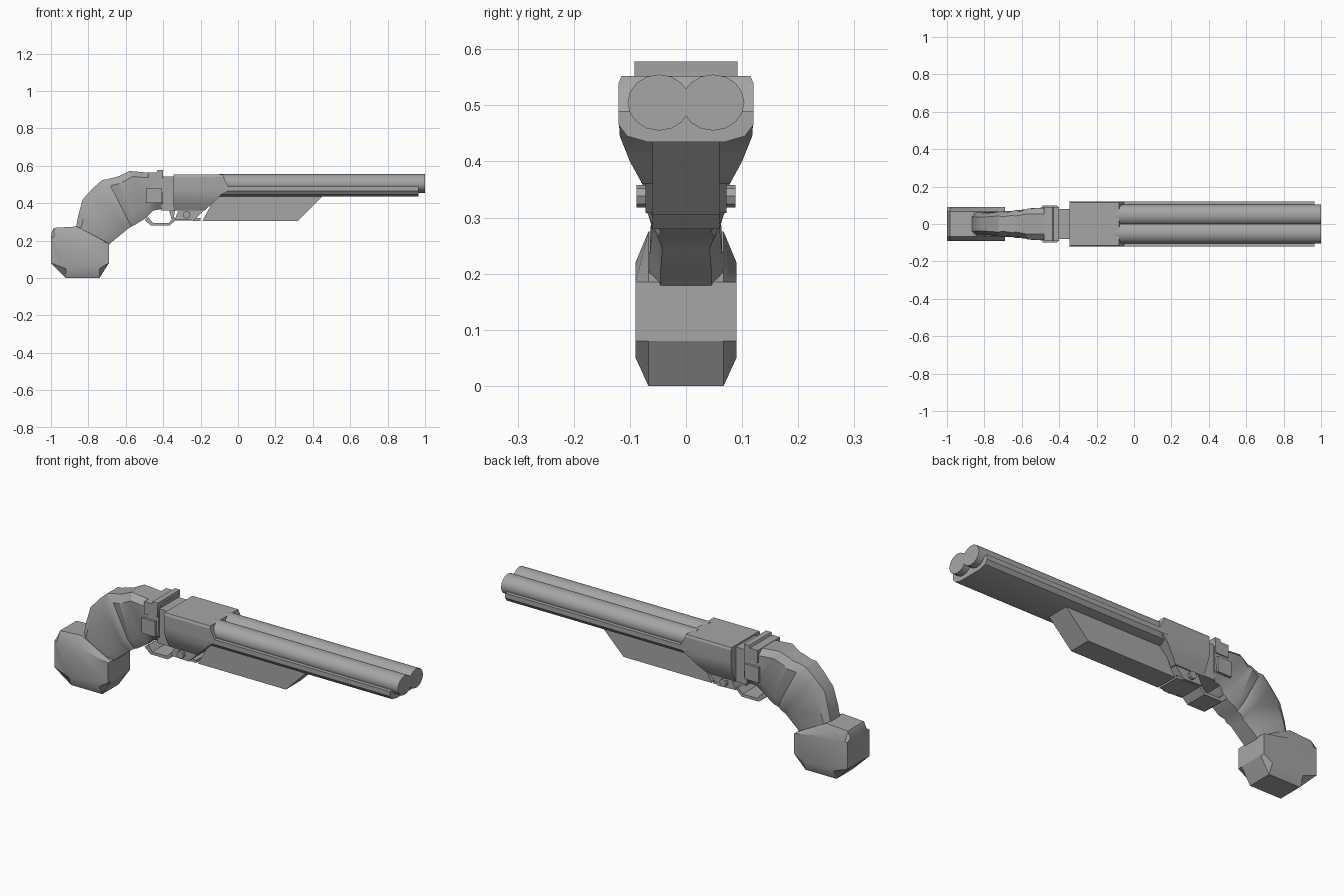
import bpy, bmesh, math

cube = bpy.data.objects.get("Cube")
if cube:
    bpy.data.objects.remove(cube, do_unlink=True)

grey = bpy.data.materials.new("plain grey")
grey.use_nodes = True
GREY = (0.38, 0.38, 0.38, 1)
grey.diffuse_color = GREY
grey.node_tree.nodes["Principled BSDF"].inputs["Base Color"].default_value = GREY


def loft(name, rings, angle=30):
    """Skin a list of equal-length point rings and cap both ends."""
    bm = bmesh.new()
    loops = [[bm.verts.new(p) for p in ring] for ring in rings]
    n = len(loops[0])
    for a, b in zip(loops, loops[1:]):
        for i in range(n):
            j = (i + 1) % n
            bm.faces.new((a[i], a[j], b[j], b[i]))
    bm.faces.new(loops[0][::-1])
    bm.faces.new(loops[-1])
    bmesh.ops.recalc_face_normals(bm, faces=bm.faces)
    mesh = bpy.data.meshes.new(name)
    bm.to_mesh(mesh)
    bm.free()
    mesh.materials.append(grey)
    obj = bpy.data.objects.new(name, mesh)
    bpy.context.collection.objects.link(obj)
    bpy.ops.object.select_all(action='DESELECT')
    obj.select_set(True)
    bpy.context.view_layer.objects.active = obj
    bpy.ops.object.shade_smooth_by_angle(angle=math.radians(angle))
    return obj


def prism(name, profile, y0, y1):
    """Extrude an (x, z) side profile across y."""
    return loft(name, [[(x, y, z) for x, z in profile] for y in (y0, y1)])


def box(name, x0, x1, y0, y1, z0, z1):
    return prism(name, [(x0, z0), (x1, z0), (x1, z1), (x0, z1)], y0, y1)


def grip_ring(top, bottom, w):
    """Chamfered ring between a top and a bottom point of the side profile."""
    outline = [(0, .6), (.14, .95), (.8, 1), (1, .7)]
    outline += [(t, -s) for t, s in reversed(outline)]
    return [(top[0] + (bottom[0] - top[0]) * t, w * s,
             top[1] + (bottom[1] - top[1]) * t) for t, s in outline]


# Twin barrels
for side, label in ((1, "left"), (-1, "right")):
    circle = [(math.cos(i * math.tau / 16), math.sin(i * math.tau / 16)) for i in range(16)]
    loft(label + "_barrel", [[(x, side * .048 + .056 * c, .505 + .05 * s) for c, s in circle]
                             for x in (-.1, 1)])

# Fore-end cradle under the barrels
half = [(.12, .49), (.12, .465), (.105, .445), (.07, .435)]
section = half + [(-y, z) for y, z in reversed(half)]
loft("fore_end", [[(x, y, z) for y, z in section] for x in (-.1, .965)])

# Receiver, tapering towards its underside
levels = [(.36, -.18, .078), (.40, -.135, .1), (.445, -.09, .118),
          (.475, -.045, .12), (.54, -.078, .12), (.552, -.08, .115)]
loft("receiver", [[(-.345, -w, z), (x, -w, z), (x, w, z), (-.345, w, z)]
                  for z, x, w in levels], 20)

# Pump block below the barrels
prism("pump_block", [(-.19, .305), (.32, .305), (.45, .435), (-.12, .435)], -.06, .06)

# Rear action and stepped grip
loft("grip", [grip_ring(*s) for s in [
    ((-.87, .25), (-.70, .17), .065),
    ((-.855, .33), (-.66, .205), .065),
    ((-.83, .42), (-.61, .245), .06),
    ((-.77, .485), (-.60, .255), .066),
    ((-.725, .524), (-.585, .265), .072),
    ((-.70, .528), (-.57, .275), .064),
    ((-.65, .54), (-.545, .288), .078),
    ((-.635, .545), (-.49, .322), .07),
    ((-.58, .572), (-.455, .36), .088),
    ((-.47, .562), (-.43, .365), .09),
    ((-.40, .56), (-.40, .365), .09)]])
box("breech_neck", -.41, -.34, -.08, .08, .362, .543)
prism("breech_collar", [(-.48, .50), (-.405, .50), (-.40, .578), (-.43, .578),
                        (-.435, .565), (-.48, .565)], -.092, .092)

# Side plates and pins on both sides
for side, label in ((1, "left"), (-1, "right")):
    y0, y1 = sorted((side * .08, side * .1))
    box(label + "_side_plate", -.49, -.41, y0, y1, .40, .48)
    y0, y1 = sorted((side * .06, side * .088))
    pin = [(-.275 + .02 * math.cos(i * math.tau / 8), .338 + .02 * math.sin(i * math.tau / 8))
           for i in range(8)]
    prism(label + "_pin", pin, y0, y1)

# Trigger housing and guard
prism("trigger_housing", [(-.34, .312), (-.235, .308), (-.17, .375), (-.31, .375)], -.072, .072)
prism("trigger_guard", [(-.50, .31), (-.465, .28), (-.365, .28), (-.335, .308), (-.20, .305),
                        (-.20, .32), (-.345, .322), (-.37, .295), (-.455, .295), (-.48, .325)],
      -.06, .06)
prism("trigger", [(-.37, .37), (-.335, .37), (-.345, .315), (-.355, .315)], -.012, .012)

# Heavy pommel with chamfered sides
pommel = [(-.92, 0), (-.74, 0), (-.69, .08), (-.69, .185), (-.86, .275), (-.985, .268),
          (-1, .235), (-1, .08)]
loft("pommel", [[(x, y, min(max(z, lo), hi)) for x, z in pommel] for y, lo, hi in
                ((-.09, .05, .22), (-.067, 0, .3), (.067, 0, .3), (.09, .05, .22))])
